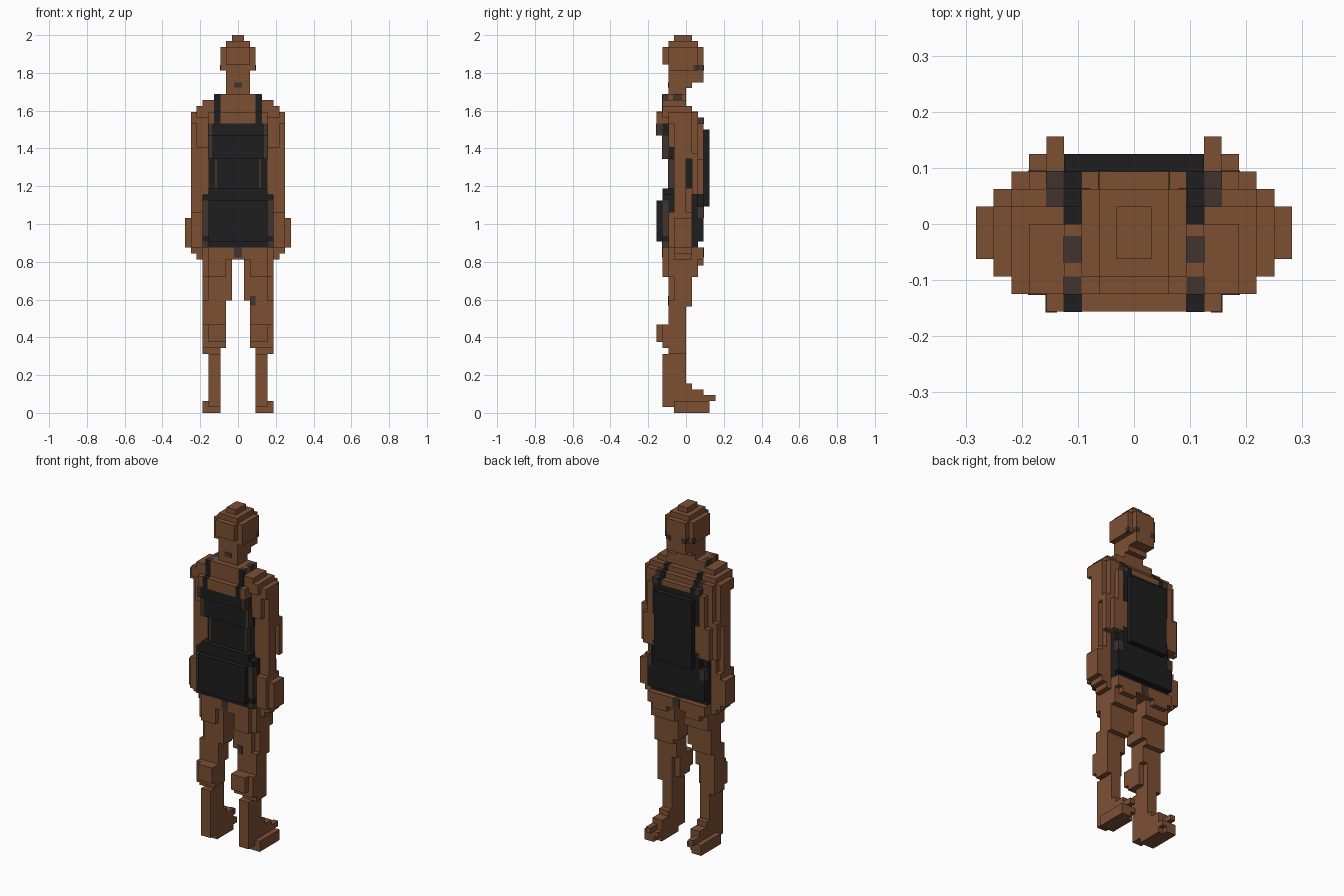
import bpy, bmesh

old = bpy.data.objects.get("Cube")
if old:
    bpy.data.objects.remove(old, do_unlink=True)

U = 1 / 32  # one block of the grid


def material(name, rgb):
    m = bpy.data.materials.new(name)
    m.use_nodes = True
    m.diffuse_color = (*rgb, 1)
    bsdf = next(n for n in m.node_tree.nodes if n.type == 'BSDF_PRINCIPLED')
    bsdf.inputs["Base Color"].default_value = (*rgb, 1)
    bsdf.inputs["Roughness"].default_value = 0.9
    return m


SKIN = material("brown_skin", (0.205, 0.079, 0.034))
DRESS = material("black_cloth", (0.0130, 0.0130, 0.0130))
SHADE = material("dark_brown_edge", (0.052, 0.034, 0.026))


def part(name, mat, boxes, grow=0.0):
    """Blocky part from (x0, x1, y0, y1, z0, z1) boxes in grid units."""
    bm = bmesh.new()
    for x0, x1, y0, y1, z0, z1 in boxes:
        lo = (x0 - grow, y0 - grow, z0 - grow)
        hi = (x1 + grow, y1 + grow, z1 + grow)
        for v in bmesh.ops.create_cube(bm, size=1)["verts"]:
            v.co = [(hi[i] if v.co[i] > 0 else lo[i]) * U for i in range(3)]
    me = bpy.data.meshes.new(name)
    bm.to_mesh(me)
    bm.free()
    me.materials.append(mat)
    ob = bpy.data.objects.new(name, me)
    bpy.context.scene.collection.objects.link(ob)


def pair(name, mat, boxes, grow=0.0):
    """The +x part and its mirror image."""
    part("left_" + name, mat, boxes, grow)
    part("right_" + name, mat, [(-b[1], -b[0], *b[2:]) for b in boxes], grow)


# Head with stepped crown, jaw and neck
part("head", SKIN, [
    (-1, 1, -2, 1, 63, 64),
    (-2, 2, -3, 2, 62, 63),
    (-3, 3, -3, 2, 58, 62),
    (-2, 2, -4, 3, 59, 62),
    (-2, 2, -3, 3, 56, 59),
    (-2, 2, -3, 1, 55, 56),
])
part("neck", SKIN, [(-2, 2, -3, 0, 53, 55)])
part("nape_mark", SHADE, [(-0.7, 0.7, -3.05, -2.9, 55.1, 56)])
pair("eye", SHADE, [(1.2, 2.05, 1.6, 3.05, 58, 58.9), (2.5, 3.05, 1.3, 2.05, 58, 58.9)])

# Shoulders and bare upper chest
part("shoulders", SKIN, [
    (-4, 4, -4, 0, 53, 54),
    (-6, 6, -4, 0, 52, 53),
    (-7, 7, -4, 1, 51, 52),
    (-5, 5, -5, 2, 49, 51),
    (-5, 5, -4, 3, 49, 50),
    (-7, 7, -4, 2, 50, 51),
])

# Dress body, layered from chest to hem
part("dress", DRESS, [
    (-5, 5, -5, 3, 47, 49),
    (-5, 5, -4, 3, 43, 47),
    (-4, 4, -3, 3, 38, 43),
    (-7, 7, 0, 1, 38, 43),
    (-5, 5, -2, 1, 38, 43),
    (-5, 5, -4, 3, 36, 38),
    (-5, 5, -5, 3, 29, 36),
    (-6, 6, -4, 3, 29, 35),
    (-6, 6, -4, 2, 28, 37),
])
part("dress_panel", DRESS, [(-4, 4, 3, 4, 35, 48)])

# Straps stepping over the shoulders
pair("strap", DRESS, [
    (3, 4, -5, -4, 49, 51),
    (3, 4, -4, -3.9, 51, 53.9),
    (3, 4, 0, 1, 50, 52),
    (3, 4, 1, 2, 49, 51),
    (3, 4, 2, 3, 49, 50),
], 0.03)
pair("strap_edge", SHADE, [
    (3, 4, -4, -3, 53, 54),
    (3, 4, -2.2, -0.7, 53, 54),
    (4, 5, 2, 3, 49, 50),
    (4, 5, 1, 2, 49, 51),
], 0.02)

# Softer tones along the edges of the dress
pair("dress_edge", SHADE, [
    (4.4, 5.05, -5.05, -4, 47, 49),
    (4.4, 5.05, -4.05, -3, 43, 47),
    (5, 6.05, -4.05, -3, 30, 36),
    (3.6, 4.05, -3.05, -2, 38, 43),
    (5, 6.05, 2, 3.05, 33, 35),
    (5.2, 6.05, -4.05, -3, 28, 29),
])
part("hem_mark", SHADE, [(-0.7, 0.7, -4.05, 3.05, 26.3, 28)])

# Arms, with the elbow set a little forward
pair("arm", SKIN, [
    (6, 8, -3, 1, 49, 51),
    (6, 8, -2, 1, 43, 50),
    (5, 7, -3, 2, 45, 50),
    (5, 6, -2, 3, 43, 49),
    (6, 7, -2, 2, 43, 49),
    (6, 8, 1, 2, 37, 44),
    (4, 7, 1, 3, 37, 43),
    (5, 8, -2, 0, 37, 43),
    (6, 8, -2, 0, 33, 38),
    (6, 7, -2, 1, 33, 38),
])
pair("hand", SKIN, [
    (6, 9, -2, 1, 28, 33),
    (6, 8, -3, 1, 28, 34),
    (6, 8, -2, 1, 27, 28),
    (6, 7, -2, 1, 26, 27),
])

# Hips
part("hips", SKIN, [(-6, 6, -3, 3, 26, 28), (-5, 5, -4, 2, 26, 28)])

# Legs
pair("thigh", SKIN, [
    (2, 5, -4, 3, 25, 26),
    (1, 6, -3, 2, 23, 26),
    (2, 5, -4, 2, 23, 26),
    (1, 5, -3, 1, 19, 23),
    (2, 6, -2, 1, 18, 23),
])
pair("calf", SKIN, [
    (2, 6, -3, 0, 15, 19),
    (2, 6, -4, -1, 11, 15),
    (2, 5, -5, -2, 12, 15),
    (3, 6, -3, 0, 10, 15),
    (3, 5, -4, 0, 7, 10),
])
part("knee_mark", SHADE, [(2, 3, -3.05, -2.9, 18.2, 19.8)])

# Feet with stepped insteps and toes
pair("foot", SKIN, [
    (3, 5, -4, 0, 1, 7),
    (3, 5, -4, 1, 1, 5),
    (3, 5, -3, 3, 1, 4),
    (4, 5, 1, 5, 2, 3),
    (3, 5, -3, 4, 1, 2),
    (3, 6, -2, 3, 0, 2),
    (4, 6, 1, 4, 0, 2),
])
